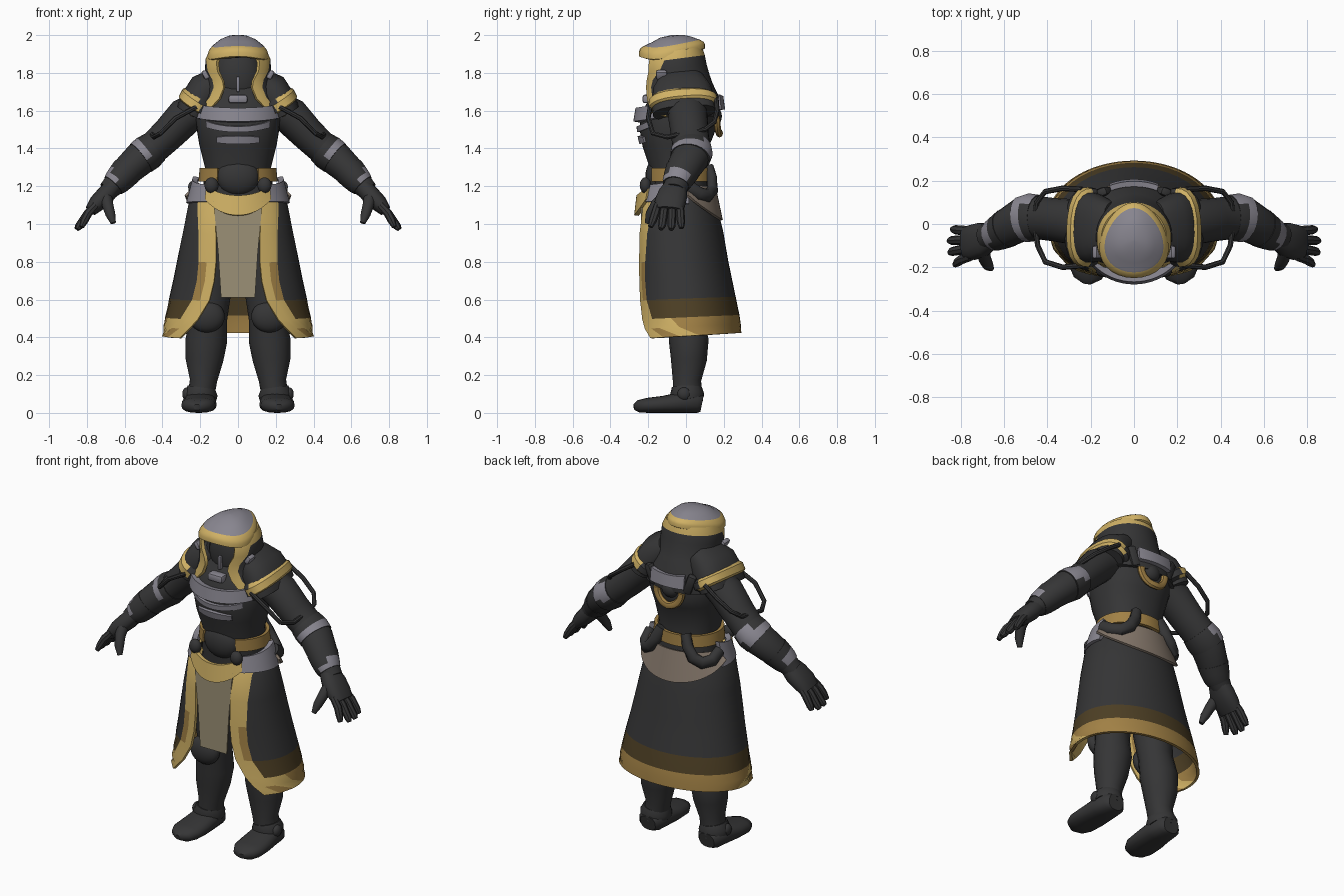
import bpy, bmesh
from math import sin, cos, pi, radians, asin
from mathutils import Vector, Matrix

if "Cube" in bpy.data.objects:
    bpy.data.objects.remove(bpy.data.objects["Cube"])


def material(name, rgb):
    m = bpy.data.materials.new(name)
    m.use_nodes = True
    m.diffuse_color = (*rgb, 1)
    b = m.node_tree.nodes["Principled BSDF"]
    b.inputs["Base Color"].default_value = (*rgb, 1)
    b.inputs["Roughness"].default_value = 0.8
    return m


BLACK, GREY, GOLD, BRONZE, BROWN, SAND, TAUPE = range(7)
MATS = [material("black cloth", (.036, .036, .037)), material("grey armour", (.25, .24, .28)),
        material("gold trim", (.63, .44, .13)), material("bronze trim", (.36, .22, .06)),
        material("dark brown hem", (.075, .05, .018)), material("sand cloth", (.33, .28, .18)),
        material("taupe cloth", (.24, .19, .15))]
parts = []


def finish(name, bm, mirror=False, thick=0, bevel=0, fix=True):
    if fix:
        bmesh.ops.recalc_face_normals(bm, faces=bm.faces)
    me = bpy.data.meshes.new(name)
    bm.to_mesh(me)
    bm.free()
    for m in MATS:
        me.materials.append(m)
    ob = bpy.data.objects.new(name, me)
    bpy.context.collection.objects.link(ob)
    if bevel:
        b = ob.modifiers.new("Bevel", 'BEVEL')
        b.width, b.segments = bevel, 2
    if mirror:
        ob.modifiers.new("Mirror", 'MIRROR')
    if thick:
        s = ob.modifiers.new("Solidify", 'SOLIDIFY')
        s.thickness, s.offset = thick, 0
    parts.append(ob)
    return ob


def tube(name, pts, radii, mat=BLACK, mirror=True, n=16, p=2.0, ref=(0, 1, 0), rule=None):
    """Loft of rounded rings along a path; radii are numbers or (side, up) pairs."""
    bm, rings, ref = bmesh.new(), [], Vector(ref)
    pts = [Vector(q) for q in pts]
    for i, c in enumerate(pts):
        d = (pts[min(i + 1, len(pts) - 1)] - pts[max(i - 1, 0)]).normalized()
        side = ref.cross(d).normalized()
        up = d.cross(side)
        r = radii[i] if isinstance(radii, list) else radii
        a, b = r if isinstance(r, tuple) else (r, r)
        ring = []
        for k in range(n):
            u, v = cos(2 * pi * k / n), sin(2 * pi * k / n)
            s = (abs(u) ** p + abs(v) ** p) ** (-1 / p)
            ring.append(bm.verts.new(c + side * a * u * s + up * b * v * s))
        rings.append(ring)
    for r0, r1 in zip(rings, rings[1:]):
        for k in range(n):
            bm.faces.new((r0[k], r0[(k + 1) % n], r1[(k + 1) % n], r1[k]))
    bm.faces.new(rings[0][::-1])
    bm.faces.new(rings[-1])
    bmesh.ops.recalc_face_normals(bm, faces=bm.faces)
    for f in bm.faces:
        f.material_index = rule(f) if rule else mat
    return finish(name, bm, mirror)


def grid(name, rows, rule, thick, mirror=True):
    bm = bmesh.new()
    vs = [[bm.verts.new(q) for q in r] for r in rows]
    for i in range(len(vs) - 1):
        for j in range(len(vs[0]) - 1):
            f = bm.faces.new((vs[i][j], vs[i + 1][j], vs[i + 1][j + 1], vs[i][j + 1]))
            f.material_index = rule(i, j)
    return finish(name, bm, mirror, thick, fix=False)


def oval(a, rx, yf, yb, p=2.0):
    """Point on a body outline; angle 0 is the front, pi the back."""
    e = 2 / p if cos(a) > 0 else 1
    y = abs(cos(a)) ** e * (yb - yf) / 2
    return rx * abs(sin(a)) ** e, (yf + yb) / 2 + (-y if cos(a) > 0 else y)


def robe(name, rows, band, rule, thick, tilt, p=2.35, cols=16):
    """Cloth shell open at the front, with an edging band beside the opening."""
    out = []
    for i, (z, rx, yf, yb, x0) in enumerate(rows):
        a0, a1 = [asin(min(.995, x / rx) ** (p / 2)) for x in (x0, x0 + band)]
        angles = [a0, (a0 + a1) / 2] + [a1 + (pi - a1) * k / cols for k in range(cols + 1)]
        q = [oval(a, rx, yf, yb, p) for a in angles]
        k = i / (len(rows) - 1)
        out.append([(x, y, z + tilt(y, k)) for x, y in q])
    return grid(name, out, rule, thick)


def plate(name, z0, z1, lo, hi, a0, a1, mat, thick, sag0=0.0, sag1=0.0, n=10):
    """Plate wrapped on the body from angle a0 to a1, edges bending by sag."""
    rows = []
    for k in range(4):
        row = []
        for j in range(n + 1):
            t = j / n
            a = radians(a0 + (a1 - a0) * t)
            form = [l + (h - l) * k / 3 for l, h in zip(lo, hi)]
            low, high = z0 + sag0 * t * t, z1 + sag1 * t * t
            row.append((*oval(a, *form), low + (high - low) * k / 3))
        rows.append(row)
    return grid(name, rows, lambda i, j: mat, thick)


def solid(name, loc, size, mat=BLACK, mirror=False, ball=False, rot=(0, 0, 0), bevel=.012):
    bm = bmesh.new()
    if ball:
        bmesh.ops.create_uvsphere(bm, u_segments=20, v_segments=12, radius=1)
    else:
        bmesh.ops.create_cube(bm, size=1)
    m = Matrix.Translation(loc)
    for ang, ax in zip(rot, "XYZ"):
        m = m @ Matrix.Rotation(radians(ang), 4, ax)
    bmesh.ops.transform(bm, matrix=m @ Matrix.Diagonal((*size, 1)), verts=bm.verts)
    for f in bm.faces:
        f.material_index = mat
    return finish(name, bm, mirror, bevel=0 if ball else bevel)


# Legs and boots
tube("legs", [(.2, .01, .06), (.183, .005, .17), (.178, .015, .28), (.168, .015, .38), (.157, 0, .5),
              (.145, -.01, .65), (.125, -.01, 1.05)],
     [(.07, .08), (.072, .075), (.1, .095), (.11, .105), (.1, .095), (.11, .11), (.12, .13)])
tube("boots", [(.2, .085, .05), (.2, .06, .055), (.202, -.03, .055), (.206, -.12, .045),
               (.21, -.2, .04), (.214, -.25, .035), (.217, -.275, .03)],
     [(.05, .045), (.075, .055), (.085, .055), (.093, .045), (.09, .04), (.065, .033), (.02, .015)],
     ref=(0, 0, 1), p=2.6)
tube("boot_cuffs", [(.2, .01, .07), (.198, .005, .1), (.193, .005, .135)], [(.085, .085), (.09, .09), (.073, .08)])
solid("knee_pads", (.165, -.085, .51), (.095, .05, .085), mirror=True, ball=True)
solid("ankle_bolts", (.27, -.01, .1), (.025, .035, .035), mirror=True, ball=True)

# Torso and chest armour
tube("torso", [(0, -.02, .95), (0, -.03, 1.18), (0, -.04, 1.3), (0, -.05, 1.42), (0, -.05, 1.48),
               (0, -.04, 1.55), (0, -.02, 1.65), (0, -.02, 1.75)],
     [(.2, .16), (.185, .15), (.175, .15), (.205, .18), (.215, .195), (.225, .205), (.22, .17), (.14, .12)],
     mirror=False, n=32, p=2.3)
solid("abdomen", (0, -.155, 1.25), (.115, .06, .1), ball=True)
plate("chest_plate", 1.54, 1.612, (.235, -.262, .17), (.23, -.25, .17), 0, 62, GREY, .035, .02, .022)
plate("rib_plate", 1.487, 1.517, (.225, -.25, .16), (.23, -.253, .16), 0, 46, GREY, .018, .025, .03)
plate("stomach_plate", 1.425, 1.467, (.22, -.237, .15), (.22, -.247, .15), 0, 30, GREY, .02, .008, -.005)

# Robe skirt with edging and hem
def skirt_rule(i, j):
    if j < 2:
        return BRONZE if j == 1 and i in (3, 4, 7) else GOLD
    if i >= 6:
        return GOLD if j < 5 else BRONZE
    return BROWN if i == 5 else BLACK


robe("skirt", [(1.18, .20, -.20, .13, .12), (1.10, .255, -.235, .155, .12), (.95, .285, -.25, .19, .115),
               (.8, .315, -.25, .215, .115), (.7, .335, -.25, .235, .125), (.6, .357, -.25, .255, .15),
               (.5, .378, -.255, .275, .21), (.45, .388, -.26, .282, .255), (.4, .395, -.26, .285, .305)],
     .09, skirt_rule, .016, lambda y, k: .06 * (y + .1) * k)
grid("tabard", [[(0, -.235, z), (w, -.235, z)] for z, w in ((1.12, .13), (.85, .105), (.61, .09))],
     lambda i, j: SAND, .009)

# Belt, hip armour and sash
plate("belt", 1.225, 1.295, (.2, -.2, .138), (.193, -.2, .135), 32, 180, BRONZE, .02, n=24)
plate("buckle", 1.045, 1.15, (.24, -.262, .15), (.228, -.25, .15), 0, 45, GOLD, .025, .085, .05)
plate("hip_armour", 1.115, 1.205, (.26, -.245, .165), (.228, -.225, .15), 36, 105, GREY, .03, -.01, .045)
plate("back_sash", 1.02, 1.2, (.283, -.25, .188), (.225, -.2, .15), 180, 100, TAUPE, .014, .13, 0, n=16)
solid("belt_clasps", (.14, -.215, 1.205), (.037, .03, .042), mirror=True, ball=True)
tube("hip_straps", [(.08, .115, 1.3), (.105, .135, 1.24), (.145, .14, 1.18), (.19, .115, 1.15), (.23, .07, 1.16),
                    (.235, .01, 1.2)], (.03, .036), n=12, ref=(0, 0, 1))

# Hood, cap and face
robe("hood", [(1.91, .142, -.205, .075, .095), (1.868, .162, -.215, .09, .108), (1.82, .165, -.212, .1, .103),
              (1.77, .167, -.21, .115, .078), (1.73, .173, -.21, .13, .072), (1.67, .20, -.21, .16, .095),
              (1.61, .235, -.215, .175, .145), (1.57, .25, -.215, .17, .19)],
     .05, lambda i, j: GOLD if j < 2 or i == 0 else BLACK, .02, lambda y, k: .16 * (y + .08) * (1 - k), p=2.5)
bm = bmesh.new()
prev = None
for s, h, col in ((.9, -.038, GOLD), (1, -.03, GOLD), (1, -.008, GOLD), (.96, .008, GOLD), (.85, .025, GOLD),
                  (.81, .029, GREY), (.6, .052, GREY), (.35, .069, GREY), (.03, .075, GREY)):
    ring = []
    for k in range(32):
        a = 2 * pi * k / 32
        y = -.075 + .175 * s * cos(a)
        x = .157 * s * sin(a) * (1 - .22 * cos(a))
        # brow lifts in the middle and droops at the sides
        arch = (.028 * max(0, -cos(a)) ** 3 - .4 * x * x) * min(1, max(0, .05 - h) * 25)
        ring.append(bm.verts.new((x, y, 1.925 + h + arch + .2 * (y + .075) * (1 - max(h, 0) * 6))))
    for k in range(32 if prev else 0):
        f = bm.faces.new((prev[k], prev[k - 1], ring[k - 1], ring[k]))
        f.material_index = col
    if not prev:
        bm.faces.new(ring).material_index = BLACK
    prev = ring
bm.faces.new(prev).material_index = GREY
finish("hood_cap", bm)
solid("face", (0, -.08, 1.78), (.125, .09, .17), ball=True)
solid("chin_guard", (0, -.2, 1.662), (.1, .06, .045), GREY)
solid("breather", (0, -.17, 1.74), (.018, .03, .08), GREY, bevel=.004)
solid("collar_clips", (.172, -.13, 1.79), (.03, .06, .05), GREY, mirror=True, rot=(0, 30, 0))

# Shoulders
tube("shoulder_pads", [(.1, -.02, 1.765), (.17, -.02, 1.71), (.22, -.015, 1.64), (.245, -.01, 1.59)],
     [(.07, .12), (.098, .155), (.092, .168), (.085, .165)], n=24, p=2.5)
tube("shoulder_trim", [(.19, -.018, 1.675), (.203, -.017, 1.655), (.224, -.013, 1.623), (.232, -.012, 1.61)],
     [(.09, .155), (.108, .182), (.104, .184), (.085, .16)], n=24, p=2.5,
     rule=lambda f: GOLD if f.calc_center_median().x > .2 else BLACK)
tube("shoulder_cables", [(.22, -.19, 1.62), (.33, -.2, 1.56), (.41, -.175, 1.48), (.445, -.1, 1.46),
                         (.46, .01, 1.485), (.45, .1, 1.5), (.41, .15, 1.54), (.33, .165, 1.6), (.24, .16, 1.66)],
     .013, n=8, ref=(.3, 0, 1))

# Arms and cuffs
tube("arms", [(.18, 0, 1.63), (.28, .01, 1.57), (.37, .02, 1.475), (.45, .03, 1.4), (.52, .02, 1.345),
              (.59, -.02, 1.28), (.64, -.045, 1.225), (.69, -.06, 1.175)],
     [(.09, .1), (.1, .105), (.09, .1), (.085, .1), (.09, .1), (.08, .09), (.065, .07), (.052, .06)], n=20)


def elbow_rule(f):
    c = f.calc_center_median()
    return GREY if f.normal.z > -.15 and (c.x - c.z > -.9 or f.normal.y > .5) else BLACK


tube("elbow_cuffs", [(.44, .03, 1.408), (.478, .03, 1.378), (.515, .022, 1.35)],
     [(.088, .105), (.096, .112), (.093, .107)], n=20, rule=elbow_rule)
tube("wrist_cuffs", [(.59, -.02, 1.28), (.62, -.037, 1.247), (.643, -.048, 1.222), (.66, -.053, 1.205)],
     [(.083, .092), (.078, .084), (.072, .078), (.064, .07)], n=20,
     rule=lambda f: GREY if f.normal.z > 0 and f.calc_center_median().x - f.calc_center_median().z > -.62 else BLACK)

# Hands
tube("palms", [(.66, -.055, 1.2), (.7, -.07, 1.155), (.745, -.085, 1.11), (.78, -.09, 1.07)],
     [(.045, .06), (.05, .078), (.046, .082), (.032, .072)], p=2.6)
for i, finger in enumerate(("index", "middle", "ring", "little")):
    y, r, fan = -.15 + .039 * i, .021, .016 * (i - 2.4)
    reach = (0, .024, .028, .012)[i]
    tube(finger + "_fingers", [(.755, y, 1.1), (.795, y + fan / 3, 1.055), (.815 + reach, y + fan * .7, 1.015 - reach),
                               (.828 + reach, y + fan, .985 - reach / 2)], [r, .023, r, .013], n=8)
tube("thumbs", [(.7, -.11, 1.15), (.69, -.16, 1.1), (.675, -.19, 1.05), (.66, -.205, 1.005)],
     [.034, .03, .026, .014], n=10)

# Back harness
plate("back_plate", 1.605, 1.675, (.25, -.2, .195), (.25, -.2, .185), 180, 154, GREY, .025, .0, .01)
tube("back_ring", [(.085 * cos(a), .178 - .015 * abs(cos(a)), 1.57 + .09 * sin(a))
                   for a in (pi + pi * k / 12 for k in range(13))], (.022, .018), BRONZE, False, 8)
solid("back_core", (0, .15, 1.57), (.055, .04, .05), ball=True)
solid("back_straps", (.13, .148, 1.63), (.05, .04, .12), mirror=True, rot=(0, 20, -20))

# Smooth shading with crisp edges on the finished shapes
for ob in bpy.context.selected_objects:
    ob.select_set(False)
for ob in parts:
    ob.select_set(True)
bpy.context.view_layer.objects.active = parts[0]
bpy.ops.object.convert(target='MESH')
bpy.ops.object.shade_smooth_by_angle(angle=radians(40))
